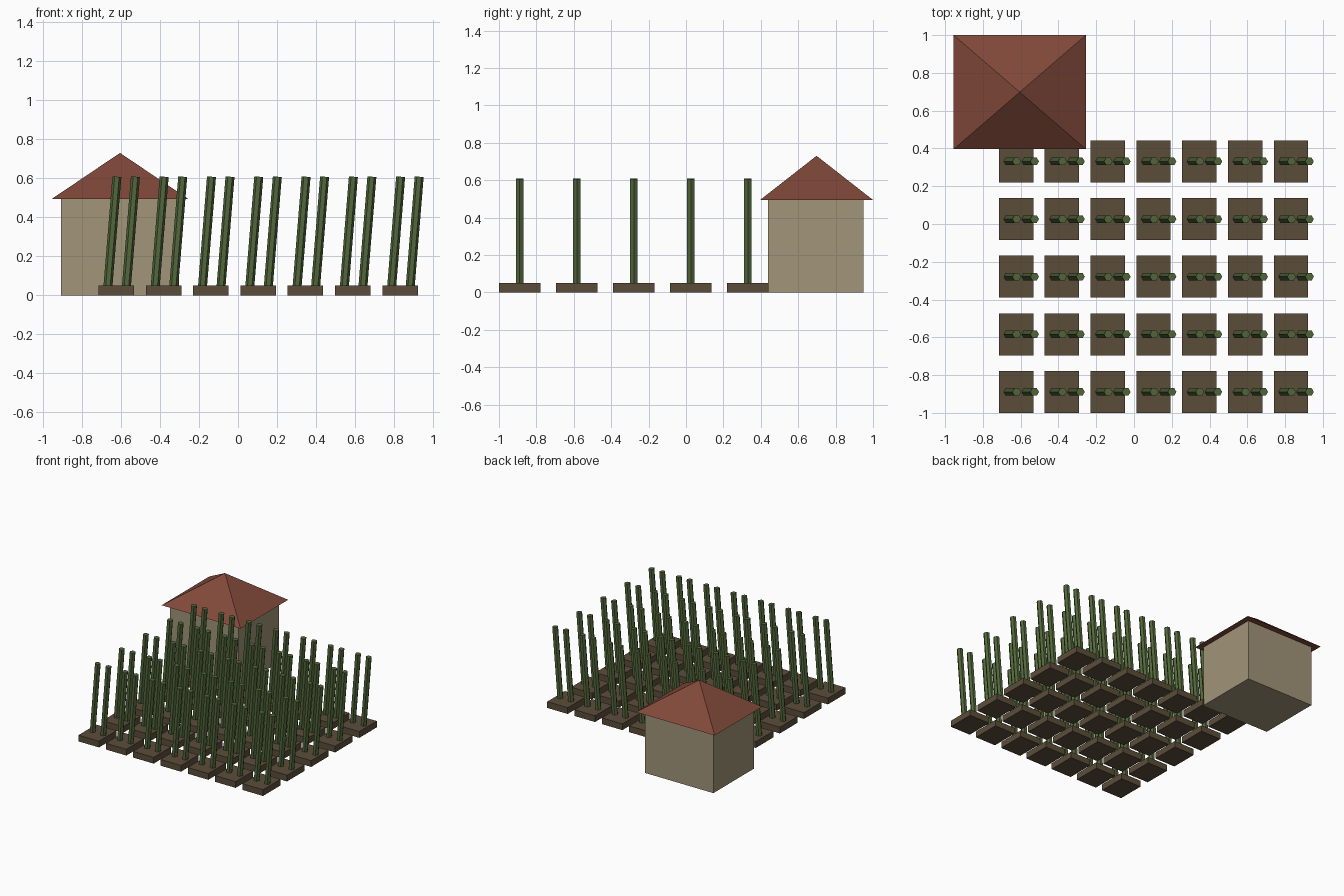
import bpy, bmesh
from math import atan2, hypot, pi, sqrt
from mathutils import Matrix, Vector

if "Cube" in bpy.data.objects:
    bpy.data.objects.remove(bpy.data.objects["Cube"])


def material(name, color):
    m = bpy.data.materials.new(name)
    m.diffuse_color = (*color, 1)
    m.use_nodes = True
    m.node_tree.nodes["Principled BSDF"].inputs["Base Color"].default_value = m.diffuse_color
    return m


def make_object(name, bm, mat):
    mesh = bpy.data.meshes.new(name)
    bm.to_mesh(mesh)
    bm.free()
    mesh.materials.append(mat)
    obj = bpy.data.objects.new(name, mesh)
    bpy.context.collection.objects.link(obj)
    return obj


def add_box(bm, center, size):
    bmesh.ops.create_cube(bm, size=1, matrix=Matrix.Translation(center)
                          @ Matrix.Diagonal((*size, 1)))


def add_stalk(bm, base, top, radius):
    # six-sided rod from base to top
    axis = Vector(top) - Vector(base)
    tilt = Matrix.Rotation(atan2(axis.x, axis.z), 4, 'Y')
    middle = (Vector(base) + Vector(top)) / 2
    bmesh.ops.create_cone(bm, cap_ends=True, segments=6, radius1=radius,
                          radius2=radius, depth=axis.length,
                          matrix=Matrix.Translation(middle) @ tilt @ Matrix.Rotation(pi / 6, 4, 'Z'))


wall = material("wall_plaster", (0.36, 0.30, 0.19))
tile = material("roof_tile", (0.22, 0.065, 0.042))
soil = material("soil", (0.105, 0.075, 0.042))
green = material("stalk_green", (0.085, 0.135, 0.043))

# Hut walls
bm = bmesh.new()
add_box(bm, (-0.605, 0.694, 0.248), (0.606, 0.512, 0.496))
make_object("hut_walls", bm, wall)

# Pyramid roof with overhanging eaves
bm = bmesh.new()
bmesh.ops.create_cone(bm, cap_ends=True, segments=4, radius1=sqrt(2), radius2=0, depth=1,
                      matrix=Matrix.Translation((-0.605, 0.698, 0.612))
                      @ Matrix.Diagonal((0.35, 0.302, 0.236, 1))
                      @ Matrix.Rotation(pi / 4, 4, 'Z'))
bmesh.ops.remove_doubles(bm, verts=bm.verts, dist=1e-4)
make_object("hut_roof", bm, tile)

# Grid of soil beds, each with two leaning stalks
for row in range(5):
    for col in range(7):
        x, y = -0.624 + 0.2425 * col, -0.889 + 0.305 * row
        bm = bmesh.new()
        add_box(bm, (x, y, 0.025), (0.182, 0.222, 0.05))
        make_object(f"soil_bed_{row}_{col}", bm, soil)
        bm = bmesh.new()
        for dx in (-0.043, 0.052):
            add_stalk(bm, (x + dx, y, 0.045), (x + dx + 0.046, y, 0.608), 0.023)
        make_object(f"stalks_{row}_{col}", bm, green)
